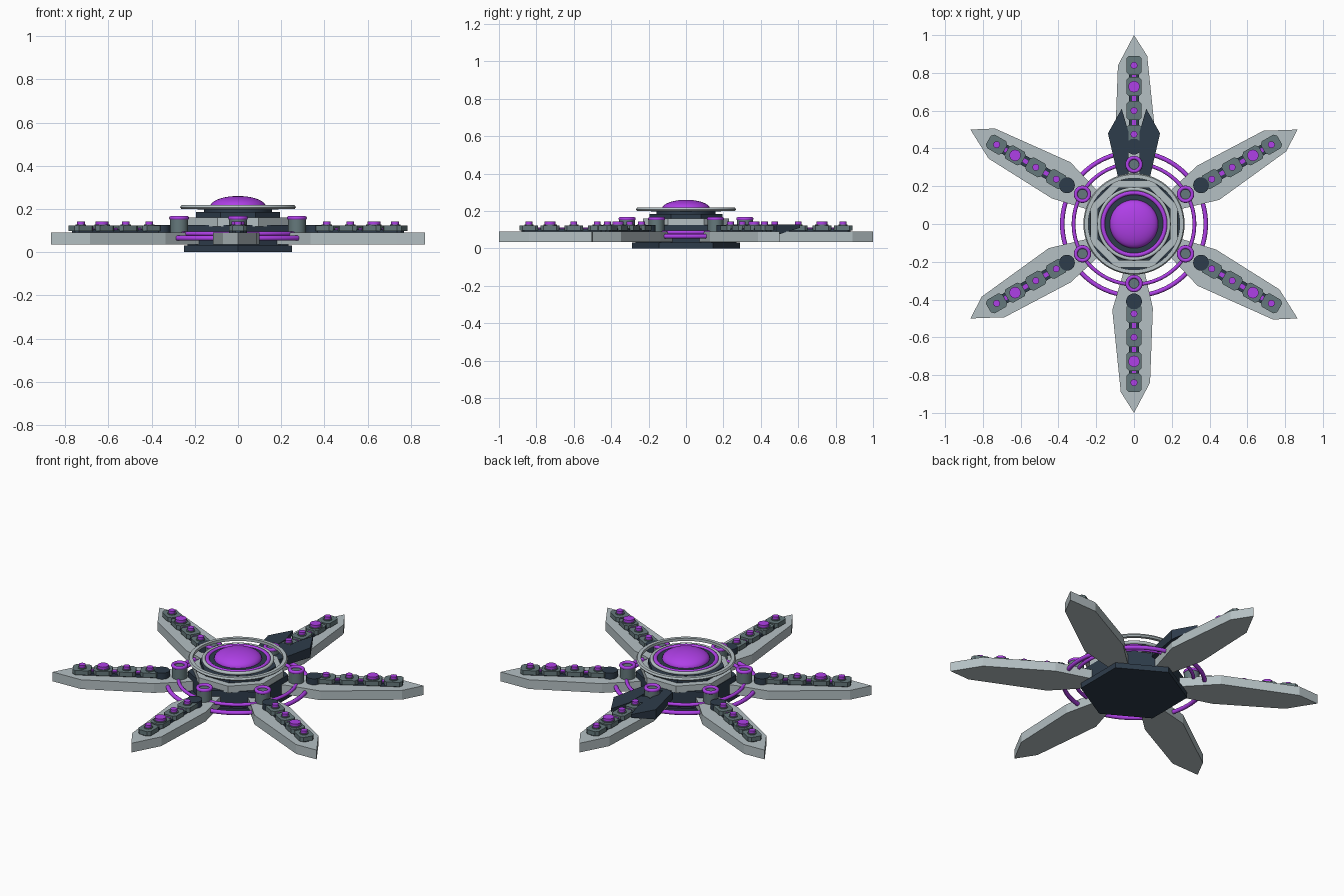
import bpy, bmesh
from math import pi, sin, cos, radians

if "Cube" in bpy.data.objects:
    bpy.data.objects.remove(bpy.data.objects["Cube"])


def material(name, rgb):
    m = bpy.data.materials.new(name)
    m.diffuse_color = (*rgb, 1)
    m.use_nodes = True
    m.node_tree.nodes["Principled BSDF"].inputs["Base Color"].default_value = m.diffuse_color
    return m


LIGHT = material("light_metal", (0.46, 0.53, 0.55))
MID = material("mid_metal", (0.13, 0.19, 0.20))
DARK = material("dark_metal", (0.027, 0.045, 0.07))
PURPLE = material("purple_glow", (0.43, 0.05, 0.80))


def make(name, bm, mat, angle=0, smooth=False):
    bmesh.ops.recalc_face_normals(bm, faces=bm.faces)
    me = bpy.data.meshes.new(name)
    bm.to_mesh(me)
    bm.free()
    me.materials.append(mat)
    ob = bpy.data.objects.new(name, me)
    bpy.context.collection.objects.link(ob)
    ob.rotation_euler.z = angle
    if smooth:
        bpy.ops.object.select_all(action='DESELECT')
        ob.select_set(True)
        bpy.context.view_layer.objects.active = ob
        bpy.ops.object.shade_smooth_by_angle(angle=radians(40))
    return ob


def prism(name, outline, z0, z1, mat, angle=0):
    """Extruded outline; z0 may be one height or one per point."""
    bm = bmesh.new()
    lows = z0 if isinstance(z0, list) else [z0] * len(outline)
    lo = [bm.verts.new((x, y, z)) for (x, y), z in zip(outline, lows)]
    hi = [bm.verts.new((x, y, z1)) for x, y in outline]
    bm.faces.new(lo)
    bm.faces.new(hi)
    for i in range(len(lo)):
        j = (i + 1) % len(lo)
        bm.faces.new((lo[i], lo[j], hi[j], hi[i]))
    return make(name, bm, mat, angle)


def ngon(n, r, start=0.0):
    return [(r * cos(start + 2 * pi * i / n), r * sin(start + 2 * pi * i / n)) for i in range(n)]


def plate(r, length, width, c=0.015):
    a, b = length / 2, width / 2
    return [(r - a + c, -b), (r + a - c, -b), (r + a, -b + c), (r + a, b - c),
            (r + a - c, b), (r - a + c, b), (r - a, b - c), (r - a, -b + c)]


def lathe(name, profile, mat, n=32, closed=False, at=0.0, angle=0):
    """Profile of (radius, z) turned about a vertical axis at x = at."""
    bm = bmesh.new()
    rings = [[bm.verts.new((at + x, y, z)) for x, y in ngon(n, r)] for r, z in profile]
    pairs = list(zip(rings, rings[1:]))
    if closed:
        pairs.append((rings[-1], rings[0]))
    else:
        bm.faces.new(rings[0])
        bm.faces.new(rings[-1])
    for a, b in pairs:
        for i in range(n):
            j = (i + 1) % n
            bm.faces.new((a[i], a[j], b[j], b[i]))
    return make(name, bm, mat, angle, True)


def cyl(name, r, z0, z1, mat, n=24, at=0.0, angle=0):
    return lathe(name, [(r, z0), (r, z1)], mat, n, False, at, angle)


def ring(name, R, r, z, mat, n=64, at=0.0, angle=0):
    return lathe(name, [(R + x, z + y) for x, y in ngon(10, r)], mat, n, True, at, angle)


# Hexagonal base and hub body
prism("base_plate", ngon(6, 0.29, pi / 2), 0.0, 0.032, DARK)
prism("hub_body", ngon(6, 0.27, pi / 2), 0.03, 0.125, DARK)
# Stacked faceted hub plates
prism("hub_plate", ngon(8, 0.25, pi / 8), 0.12, 0.16, LIGHT)
prism("hub_upper_plate", ngon(8, 0.21, pi / 8), 0.16, 0.185, DARK)
# Purple energy rings around the hub
ring("outer_energy_ring", 0.38, 0.012, 0.065, PURPLE, 96)
ring("inner_energy_ring", 0.32, 0.010, 0.086, PURPLE, 96)
# Top: floating rim, collar rings and dome
rim = [(0.242, 0.202), (0.262, 0.200), (0.268, 0.208), (0.262, 0.218), (0.242, 0.218)]
lathe("top_rim", rim, LIGHT, 64, True)
ring("collar_ring", 0.185, 0.010, 0.208, LIGHT)
ring("collar_glow_ring", 0.165, 0.012, 0.208, PURPLE)
cyl("dome_seat", 0.157, 0.18, 0.212, DARK, 48)
dome = [(0.128 * cos(a), 0.212 + 0.048 * sin(a)) for a in [i * pi / 18 for i in range(9)]]
lathe("dome", dome + [(0.004, 0.26)], PURPLE, 48)

# Six arms
blade = [(0.20, -0.045), (0.27, -0.06), (0.455, -0.115), (0.89, -0.07), (1.0, 0.0),
         (0.84, 0.085), (0.445, 0.10), (0.27, 0.06), (0.20, 0.045)]
for k in range(6):
    a = radians(30 + 60 * k)
    prism(f"arm_blade_{k}", blade, 0.035, 0.09, LIGHT, a)
    prism(f"arm_strip_{k}", plate(0.64, 0.48, 0.055), 0.088, 0.106, DARK, a)
    prism(f"arm_glow_strip_{k}", plate(0.66, 0.40, 0.022, 0.004), 0.10, 0.112, PURPLE, a)
    # Plates with purple buttons
    for i, (r, size) in enumerate([(0.475, 0.018), (0.60, 0.018), (0.727, 0.030), (0.84, 0.018)]):
        prism(f"arm_plate_{k}_{i}", plate(r, 0.10, 0.082), 0.097, 0.123, MID, a)
        cyl(f"arm_button_seat_{k}_{i}", size + 0.006, 0.12, 0.128, MID, 20, r, a)
        cyl(f"arm_button_{k}_{i}", size, 0.12, 0.143, PURPLE, 20, r, a)
    # Root joint and ringed knob
    cyl(f"arm_joint_{k}", 0.042, 0.088, 0.126, DARK, 24, 0.41, a)
    cyl(f"knob_{k}", 0.042, 0.085, 0.156, MID, 24, 0.315, a)
    ring(f"knob_ring_{k}", 0.036, 0.010, 0.158, PURPLE, 24, 0.315, a)

# Dark wings flanking the rear arm
for s, side in ((1, "left"), (-1, "right")):
    wing = [(0.23, 0.03 * s), (0.25, 0.085 * s), (0.48, 0.138 * s), (0.61, 0.065 * s), (0.49, 0.03 * s)]
    prism(f"rear_wing_{side}", wing, [0.085, 0.085, 0.07, 0.11, 0.088], 0.128, DARK, pi / 2)
